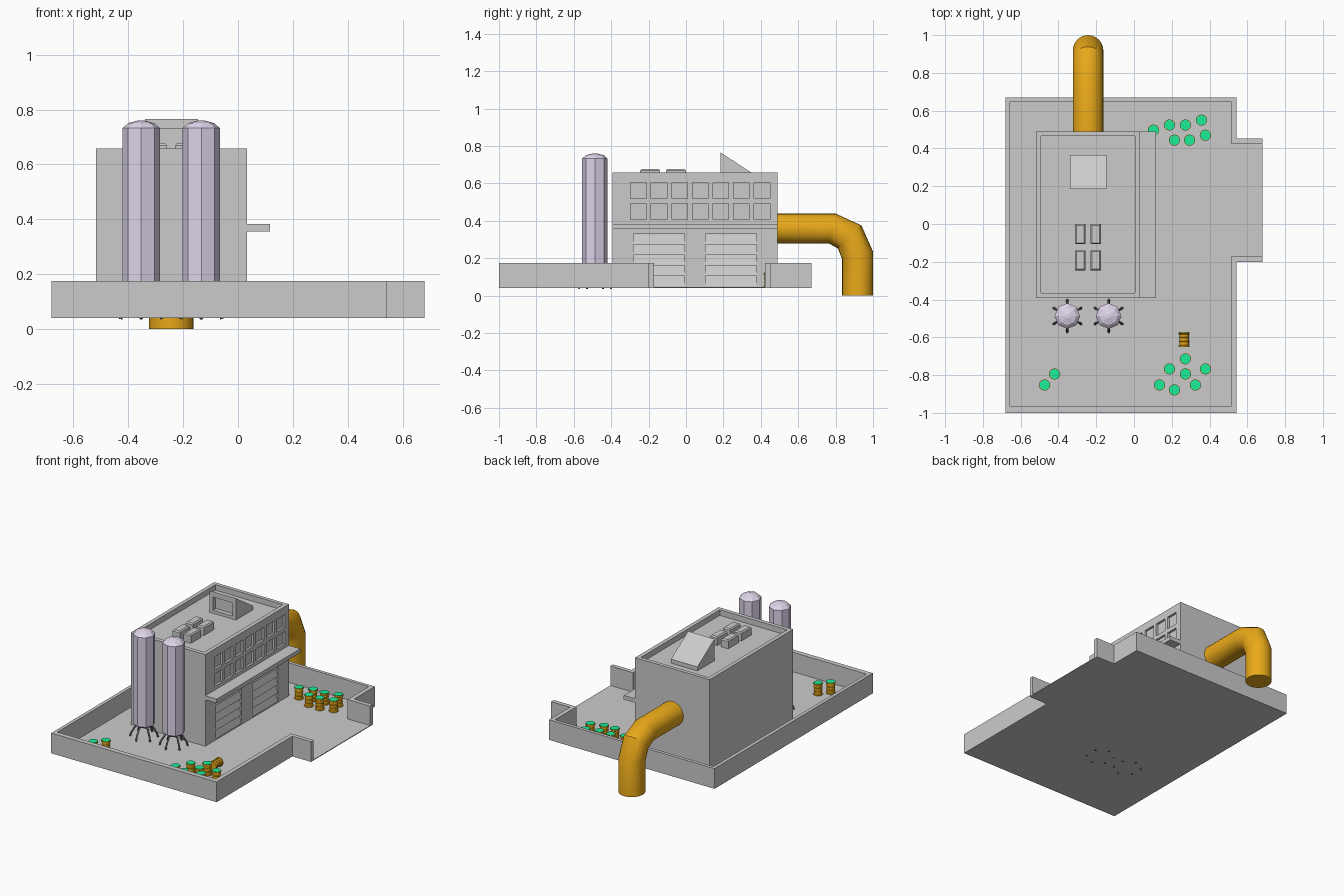
import bpy, bmesh, math
from mathutils import Vector, Matrix

if "Cube" in bpy.data.objects:
    bpy.data.objects.remove(bpy.data.objects["Cube"])


def material(name, rgb):
    m = bpy.data.materials.new(name)
    m.diffuse_color = (*rgb, 1)
    m.use_nodes = True
    m.node_tree.nodes["Principled BSDF"].inputs["Base Color"].default_value = m.diffuse_color
    return m


ORANGE = material("rust_orange", (0.82, 0.4, 0.01))
GREEN = material("lid_green", (0.01, 0.85, 0.32))
LILAC = material("silo_lilac", (0.74, 0.66, 0.82))
DARK = material("dark_metal", (0.12, 0.11, 0.13))


def finish(bm, name, mat=None):
    bmesh.ops.recalc_face_normals(bm, faces=bm.faces)
    me = bpy.data.meshes.new(name)
    bm.to_mesh(me)
    bm.free()
    ob = bpy.data.objects.new(name, me)
    bpy.context.collection.objects.link(ob)
    if mat:
        me.materials.append(mat)
    return ob


def boxes(name, spans):
    bm = bmesh.new()
    for x0, x1, y0, y1, z0, z1 in spans:
        m = Matrix.Translation(((x0 + x1) / 2, (y0 + y1) / 2, (z0 + z1) / 2)) \
            @ Matrix.Diagonal((x1 - x0, y1 - y0, z1 - z0, 1))
        bmesh.ops.create_cube(bm, size=1, matrix=m)
    return finish(bm, name)


def prism(name, pts, offset):
    bm = bmesh.new()
    f = bm.faces.new([bm.verts.new(p) for p in pts])
    r = bmesh.ops.extrude_face_region(bm, geom=[f])
    bmesh.ops.translate(bm, vec=Vector(offset),
                        verts=[v for v in r["geom"] if isinstance(v, bmesh.types.BMVert)])
    bm.faces.ensure_lookup_table()
    if not any(set(g.verts) == set(f.verts) for g in bm.faces if f.is_valid):
        bm.faces.new(bm.verts[:len(pts)])
    return finish(bm, name)


def skin(name, rings, mat):
    bm = bmesh.new()
    vs = [[bm.verts.new(p) for p in ring] for ring in rings]
    n = len(vs[0])
    for a, b in zip(vs, vs[1:]):
        for i in range(n):
            j = (i + 1) % n
            bm.faces.new((a[i], a[j], b[j], b[i]))
    bm.faces.new(vs[0])
    bm.faces.new(vs[-1])
    return finish(bm, name, mat)


def lathe(name, profile, n, mat):
    return skin(name, [[(r * math.cos(2 * math.pi * i / n), r * math.sin(2 * math.pi * i / n), z)
                        for i in range(n)] for r, z in profile], mat)


def cut(ob, cutter):
    mod = ob.modifiers.new("cut", 'BOOLEAN')
    mod.operation, mod.solver, mod.object = 'DIFFERENCE', 'EXACT', cutter
    bpy.context.view_layer.objects.active = ob
    bpy.ops.object.modifier_apply(modifier=mod.name)
    bpy.data.objects.remove(cutter)


def smooth(ob, angle=60):
    bpy.ops.object.select_all(action='DESELECT')
    ob.select_set(True)
    bpy.context.view_layer.objects.active = ob
    bpy.ops.object.shade_smooth_by_angle(angle=math.radians(angle))


# yard: ground slab and perimeter wall with the open gate
outer = [(.68, .452), (.542, .452), (.542, .67), (-.68, .67),
         (-.68, -1), (.542, -1), (.542, -.2), (.68, -.2)]
inner = [(.68, .423), (.513, .423), (.513, .648), (-.657, .648),
         (-.657, -.967), (.513, -.967), (.513, -.172), (.68, -.172)]
prism("ground", [(x, y, .04) for x, y in outer], (0, 0, .005))
prism("yard_wall", [(x, y, .04) for x, y in outer + inner[::-1]], (0, 0, .135))

# main building with roof parapet, window and door recesses
building = boxes("building", [(-.518, .033, -.392, .49, .042, .657)])
holes = [(-.492, .006, -.365, .465, .62, .8)]
for row in (.406, .519):
    holes += [(.018, .1, y - .042, y + .042, row, row + .085)
              for y in (-.254 + .11 * i for i in range(7))]
doors = [(-.28, -.008), (.104, .377)]
holes += [(.01, .1, a, b, .05, .328) for a, b in doors]
cut(building, boxes("recess_cutter", holes))
boxes("canopy", [(.03, .117, -.392, .49, .355, .382)])

# roller shutters made of sloping slats
for d, (a, b) in enumerate(doors):
    for i in range(5):
        z = .05 + i * .0555
        prism(f"door_{d}_slat_{i}", [(.008, a, z), (.03, a, z), (.014, a, z + .0555),
                                     (.008, a, z + .0555)], (0, b - a, 0))

# roof wedge with recessed front, and four roof vents
wedge = prism("roof_hood", [(-.34, .185, .615), (-.34, .185, .765), (-.34, .365, .647),
                            (-.34, .365, .615)], (.195, 0, 0))
cut(wedge, boxes("hood_cutter", [(-.315, -.17, .1, .215, .64, .728)]))
for i, x in enumerate((-.285, -.203)):
    for j, y in enumerate((-.054, -.192)):
        w, l = .027, .053
        skin(f"roof_vent_{i}_{j}", [[(x - w + k, y - l + k, z), (x + w - k, y - l + k, z),
                                     (x + w - k, y + l - k, z), (x - w + k, y + l - k, z)]
                                    for k, z in ((0, .618), (0, .668), (.007, .676))], None)

# big outlet pipe: each ring spans an outer and an inner bend point (y, z)
bend = [((.47, .438), (.47, .278)), ((.80, .438), (.765, .278)),
        ((.938, .375), (.812, .252)), ((1, .235), (.835, .195)), ((1, 0), (.835, 0))]
rings = []
for (oy, oz), (iy, iz) in bend:
    ring = []
    for k in range(24):
        t = 2 * math.pi * k / 24
        c, s = math.cos(t) / 2, math.sin(t)
        ring.append((-.243 + .081 * s, (oy + iy) / 2 + (oy - iy) * c, (oz + iz) / 2 + (oz - iz) * c))
    rings.append(ring)
smooth(skin("outlet_pipe", rings, ORANGE), 30)

# silos with six bent legs each
for n, x in enumerate((-.353, -.134)):
    silo = lathe(f"silo_{n}", [(.045, .118), (.068, .135), (.068, .732), (.048, .75), (.012, .76)],
                 8, LILAC)
    silo.location = (x, -.487, 0)
    for k in range(6):
        t = math.radians(90 + 60 * k)
        cu = bpy.data.curves.new(f"silo_{n}_leg_{k}", 'CURVE')
        cu.dimensions, cu.bevel_depth, cu.bevel_resolution, cu.use_fill_caps = '3D', .006, 1, True
        sp = cu.splines.new('POLY')
        path = [(.03, .13), (.055, .108), (.08, .065), (.086, .036)]
        sp.points.add(len(path) - 1)
        for p, (r, z) in zip(sp.points, path):
            p.co = (x + r * math.cos(t), -.487 + r * math.sin(t), z, 1)
        cu.materials.append(DARK)
        leg = bpy.data.objects.new(cu.name, cu)
        bpy.context.collection.objects.link(leg)
        bpy.ops.object.select_all(action='DESELECT')
        leg.select_set(True)
        bpy.context.view_layer.objects.active = leg
        bpy.ops.object.convert(target='MESH')

# barrels: ribbed body with a green lid
body = [(.03, 0), (.03, .006), (.025, .009), (.025, .024), (.028, .027), (.025, .03),
        (.025, .046), (.028, .049), (.025, .052), (.025, .066), (.03, .069), (.03, .076)]
spots = [(.103, .497), (.188, .524), (.272, .524), (.357, .55), (.378, .47), (.214, .444),
         (.294, .444), (.272, -.714), (.188, -.767), (.272, -.794), (.378, -.767),
         (.135, -.852), (.214, -.878), (.325, -.852), (-.473, -.852), (-.42, -.794)]
places = [Matrix.Translation((x, y, .044)) for x, y in spots]
places.append(Matrix.Translation((.265, -.65, .075)) @ Matrix.Rotation(-math.pi / 2, 4, 'X'))
for i, m in enumerate(places):
    lathe(f"barrel_{i}", body, 12, ORANGE).matrix_world = m
    lathe(f"barrel_lid_{i}", [(.027, .07), (.027, .078)], 12, GREEN).matrix_world = m
